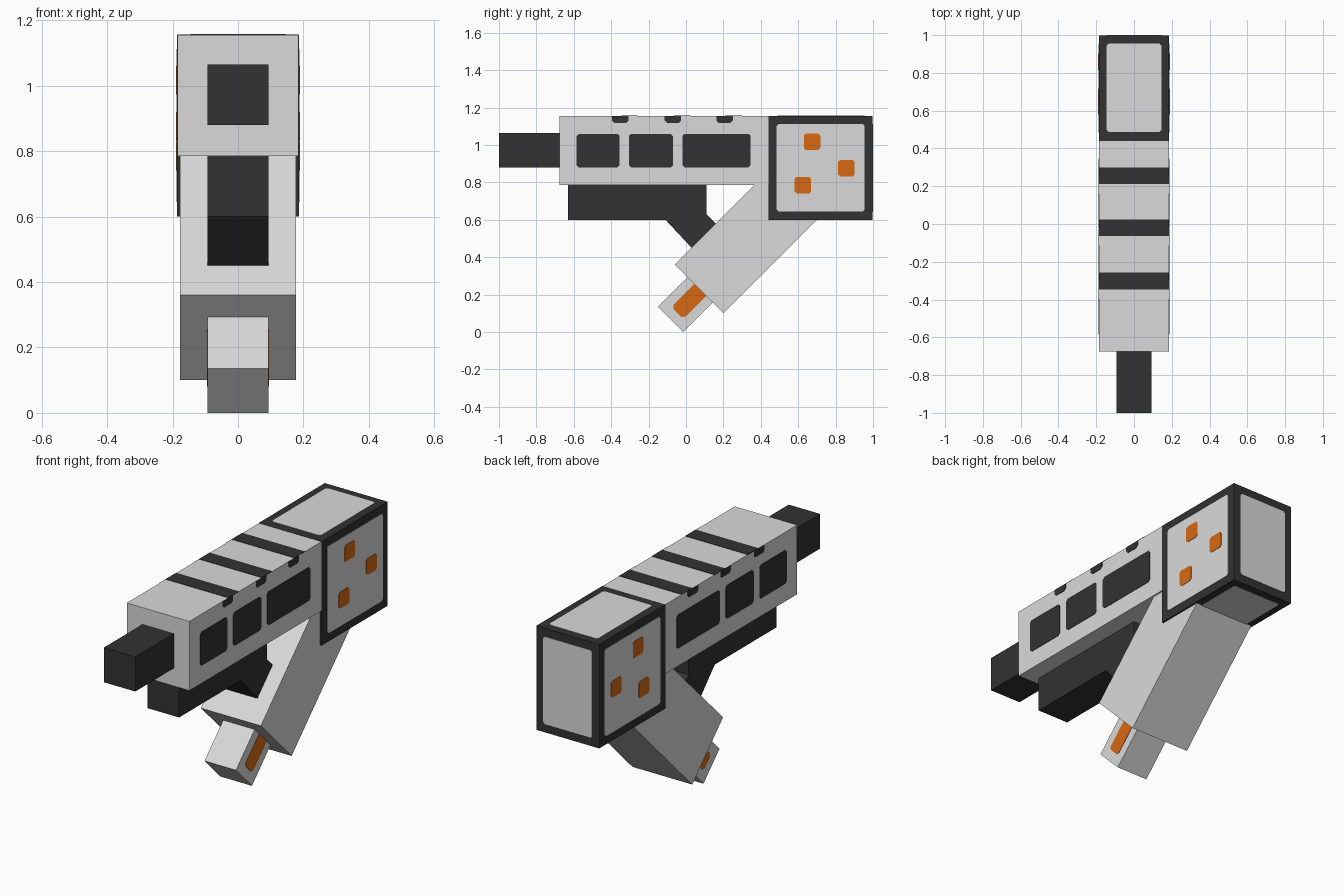
import bpy, bmesh
from mathutils import Vector

if "Cube" in bpy.data.objects:
    bpy.data.objects.remove(bpy.data.objects["Cube"], do_unlink=True)


def material(name, rgb):
    m = bpy.data.materials.new(name)
    m.use_nodes = True
    m.diffuse_color = (*rgb, 1)
    m.node_tree.nodes["Principled BSDF"].inputs["Base Color"].default_value = (*rgb, 1)
    return m


LIGHT = material("light grey", (0.70, 0.70, 0.70))
DARK = material("charcoal", (0.032, 0.032, 0.032))
ORANGE = material("orange", (0.68, 0.14, 0.006))
PLATE = 0.002  # how far painted plates stand proud


def prism(name, points, axis, lo, hi, mat):
    """Extrude a 2D outline along an axis; outline uses the other two axes in order."""
    bm = bmesh.new()

    def place(p, d):
        co = list(p)
        co.insert(axis, d)
        return bm.verts.new(co)

    a = [place(p, lo) for p in points]
    b = [place(p, hi) for p in points]
    bm.faces.new(a)
    bm.faces.new(b)
    for i in range(len(a)):
        j = (i + 1) % len(a)
        bm.faces.new((a[i], a[j], b[j], b[i]))
    bmesh.ops.recalc_face_normals(bm, faces=bm.faces)
    me = bpy.data.meshes.new(name)
    bm.to_mesh(me)
    bm.free()
    me.materials.append(mat)
    ob = bpy.data.objects.new(name, me)
    bpy.context.collection.objects.link(ob)
    return ob


def rect(u0, u1, v0, v1, c=0.0):
    """Rectangle outline, with clipped corners if c is set."""
    if not c:
        return [(u0, v0), (u1, v0), (u1, v1), (u0, v1)]
    return [(u0 + c, v0), (u1 - c, v0), (u1, v0 + c), (u1, v1 - c),
            (u1 - c, v1), (u0 + c, v1), (u0, v1 - c), (u0, v0 + c)]


def plate(name, points, axis, surface, mat, proud=PLATE):
    prism(name, points, axis, surface - proud, surface + proud, mat)


def side_plates(name, points, x, mat, proud=PLATE):
    for label, s in (("left", 1), ("right", -1)):
        plate(f"{label}_{name}", points, 0, s * x, mat, proud)


W, N, G = 0.185, 0.093, 0.177  # half widths: body, narrow parts, grip

# Main solids
prism("body", rect(-0.675, 0.445, 0.785, 1.155), 0, -W, W, LIGHT)
prism("barrel", rect(-1.0, -0.66, 0.88, 1.065), 0, -N, N, DARK)
prism("rear_block", rect(0.44, 0.998, 0.60, 1.156), 0, -W - 0.001, W + 0.001, DARK)
prism("grip", [(-0.06, 0.36), (0.20, 0.10), (0.71, 0.61), (0.45, 0.87)], 0, -G, G, LIGHT)
prism("magazine", [(-0.15, 0.135), (-0.015, 0.0), (0.16, 0.175), (0.025, 0.31)],
      0, -N, N, LIGHT)
prism("underbarrel", [(-0.63, 0.60), (-0.11, 0.60), (0.03, 0.45), (0.16, 0.58),
                      (0.11, 0.63), (0.11, 0.79), (-0.63, 0.79)], 0, -N, N, DARK)

# Body windows on both sides
for i, (y0, y1) in enumerate([(-0.585, -0.355), (-0.305, -0.07), (-0.02, 0.345)]):
    side_plates(f"window_{i + 1}", rect(y0, y1, 0.88, 1.06, 0.012), W, DARK)

# Stripes across the top and their short tabs on the sides
for i, y in enumerate([-0.302, -0.02, 0.256]):
    plate(f"top_stripe_{i + 1}", rect(-W, W, y - 0.044, y + 0.044), 1 + 1, 1.155, DARK)
    side_plates(f"stripe_tab_{i + 1}",
                [(y - 0.094, 1.155), (y - 0.094, 1.13), (y - 0.082, 1.118),
                 (y - 0.018, 1.118), (y - 0.006, 1.13), (y - 0.006, 1.155)], W, DARK)

# Light panels on the rear block
side_plates("block_panel", rect(0.485, 0.955, 0.645, 1.112, 0.01), W + 0.001, LIGHT)
for name, z in (("top", 1.156), ("bottom", 0.60)):
    plate(f"block_{name}_panel", rect(-0.145, 0.145, 0.488, 0.955, 0.01), 2, z, LIGHT)
plate("block_back_panel", rect(-0.145, 0.145, 0.645, 1.112, 0.01), 1, 0.998, LIGHT)

# Orange lights on the block sides
for i, (y, z) in enumerate([(0.674, 1.017), (0.858, 0.876), (0.625, 0.785)]):
    side_plates(f"block_light_{i + 1}", rect(y - 0.044, y + 0.044, z - 0.044, z + 0.044, 0.01),
                W + 0.001, ORANGE, 2 * PLATE)

# Orange strip running along the magazine towards the grip
along, across = Vector((1, 1)).normalized(), Vector((-1, 1)).normalized()
base = Vector((-0.046, 0.102))
strip = [base + along * a + across * c for a, c in
         [(0, -0.03), (0, 0.03), (0.014, 0.045), (0.18, 0.045), (0.18, -0.045), (0.014, -0.045)]]
side_plates("magazine_strip", [tuple(p) for p in strip], N, ORANGE)
